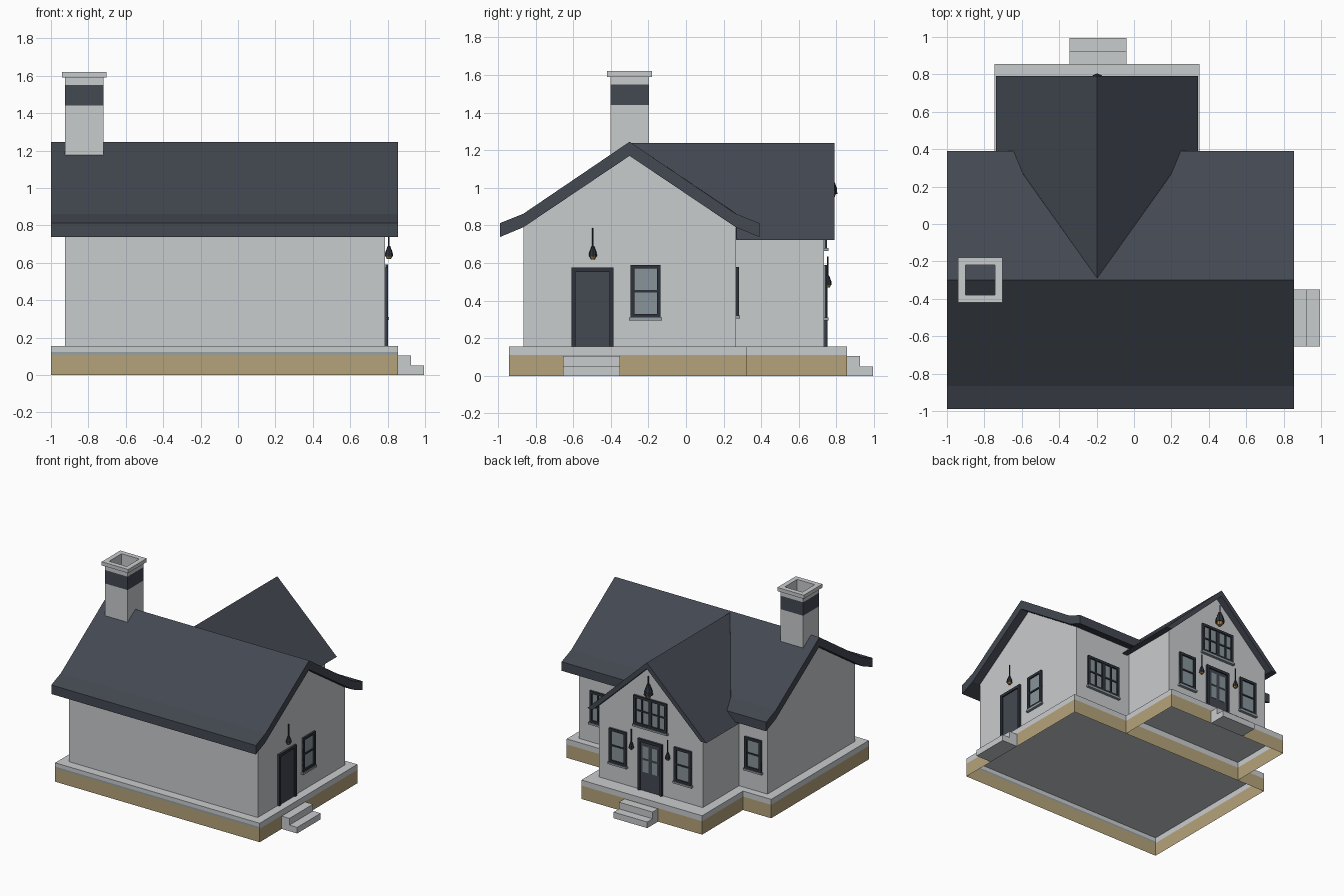
import bpy, bmesh, math
from mathutils import Matrix

if "Cube" in bpy.data.objects:
    bpy.data.objects.remove(bpy.data.objects["Cube"])


def colour(name, hex_rgb):
    m = bpy.data.materials.new(name)
    lin = []
    for i in (0, 2, 4):
        c = int(hex_rgb[i:i + 2], 16) / 255
        lin.append(c / 12.92 if c < 0.04045 else ((c + 0.055) / 1.055) ** 2.4)
    m.diffuse_color = (*lin, 1)
    m.use_nodes = True
    m.node_tree.nodes["Principled BSDF"].inputs["Base Color"].default_value = m.diffuse_color
    return m


PALE = colour("pale plaster", "c9ccce")
SLATE = colour("dark slate", "434851")
TAN = colour("tan stone", "b5a47b")
FRAME = colour("charcoal frame", "2f333b")
GLASS = colour("grey glass", "87949a")
TRIM = colour("blue grey trim", "93a0a8")
AMBER = colour("amber lamp", "b88a4a")


def finish(name, bm, mats):
    bmesh.ops.recalc_face_normals(bm, faces=bm.faces)
    me = bpy.data.meshes.new(name)
    bm.to_mesh(me)
    bm.free()
    for m in mats:
        me.materials.append(m)
    ob = bpy.data.objects.new(name, me)
    bpy.context.collection.objects.link(ob)
    return ob


def add_box(bm, lo, hi, mat=0):
    c = [(a + b) / 2 for a, b in zip(lo, hi)]
    s = [b - a for a, b in zip(lo, hi)]
    r = bmesh.ops.create_cube(bm, size=1, matrix=Matrix.Translation(c) @ Matrix.Diagonal((*s, 1)))
    for f in {f for v in r["verts"] for f in v.link_faces}:
        f.material_index = mat


def prism(name, start, end, mat):
    """Solid between two matching outlines."""
    bm = bmesh.new()
    a = [bm.verts.new(p) for p in start]
    b = [bm.verts.new(p) for p in end]
    bm.faces.new(a)
    bm.faces.new(b)
    for i in range(len(a)):
        j = (i + 1) % len(a)
        bm.faces.new((a[i], a[j], b[j], b[i]))
    return finish(name, bm, [mat])


# Foundations: open-bottomed shells, tan below and pale slab above
def foundation(name, x0, x1, y0, y1, open_back=False):
    bm = bmesh.new()
    rings = [[bm.verts.new((x, y, z)) for x, y in ((x0, y0), (x1, y0), (x1, y1), (x0, y1))]
             for z in (0, 0.11, 0.124, 0.155)]
    for k in range(3):
        for i in range(1 if open_back else 0, 4):
            j = (i + 1) % 4
            f = bm.faces.new((rings[k][i], rings[k][j], rings[k + 1][j], rings[k + 1][i]))
            f.material_index = 1 if k == 0 else (2 if k == 1 and i == 0 else 0)
    bm.faces.new(rings[3])
    finish(name, bm, [PALE, TAN, TRIM])


foundation("main_foundation", -1, 0.855, -0.94, 0.325)
foundation("wing_foundation", -0.745, 0.35, 0.325, 0.855, True)

# Steps outside both doors
for k, (a, h) in enumerate(((0.855, 0.105), (0.925, 0.05))):
    bm = bmesh.new()
    add_box(bm, (a, -0.655, 0), (a + 0.07, -0.35, h))
    add_box(bm, (-0.345, a, 0), (-0.04, a + 0.07, h))
    finish(f"steps_{k + 1}", bm, [PALE])

# Main walls and roof share the ridge at y = -0.3
RY = -0.3
wall = [(RY - 0.565, 0.155), (RY + 0.565, 0.155), (RY + 0.565, 0.79), (RY, 1.17), (RY - 0.565, 0.79)]
prism("main_walls", [(-0.925, y, z) for y, z in wall], [(0.785, y, z) for y, z in wall], PALE)

half = [(0.565, 0.862), (0.69, 0.812), (0.69, 0.738), (0.565, 0.79)]
roof = [(RY, 1.245)] + [(RY + d, z) for d, z in half] + [(RY, 1.17)] \
    + [(RY - d, z) for d, z in reversed(half)]
prism("main_roof", [(-1, y, z) for y, z in roof], [(0.855, y, z) for y, z in roof], SLATE)

# Wing walls and roof share the ridge at x = -0.197
RX = -0.197
wall = [(RX - 0.47, 0.155), (RX + 0.47, 0.155), (RX + 0.47, 0.74), (RX, 1.188), (RX - 0.47, 0.74)]
prism("wing_walls", [(x, 0.25, z) for x, z in wall], [(x, 0.735, z) for x, z in wall], PALE)

half = [(0.395, 0.862), (0.54, 0.722), (0.49, 0.722), (0.395, 0.812)]
roof = [(RX, 1.238)] + [(RX + d, z) for d, z in half] + [(RX, 1.188)] \
    + [(RX - d, z) for d, z in reversed(half)]
prism("wing_roof", [(x, min(-0.29 + 1.41 * abs(x - RX), 0.27), z) for x, z in roof],
      [(x, 0.79, z) for x, z in roof], SLATE)

# Chimney: hollow square tube with dark band and cap
bm = bmesh.new()
rings = [[bm.verts.new((-0.822 + sx * r, -0.3 + sy * r, z))
          for sx, sy in ((-1, -1), (1, -1), (1, 1), (-1, 1))]
         for r, z in ((0.102, 1.15), (0.102, 1.44), (0.102, 1.55), (0.102, 1.59),
                      (0.12, 1.59), (0.12, 1.62), (0.08, 1.62), (0.08, 1.16))]
for k in range(7):
    for i in range(4):
        j = (i + 1) % 4
        f = bm.faces.new((rings[k][i], rings[k][j], rings[k + 1][j], rings[k + 1][i]))
        f.material_index = 1 if k == 1 else 0
finish("chimney", bm, [PALE, SLATE])


# Wall fittings: "x" walls run along y, "y" walls run along x
def wall_box(bm, side, plane, u0, u1, z0, z1, d0, d1, mat):
    if side == "x":
        add_box(bm, (plane + d0, u0, z0), (plane + d1, u1, z1), mat)
    else:
        add_box(bm, (u0, plane + d0, z0), (u1, plane + d1, z1), mat)


def frame(bm, side, plane, u, w, z0, z1, t, depth, bottom=True):
    for s in (-1, 1):
        e = sorted((u + s * w / 2, u + s * (w / 2 - t)))
        wall_box(bm, side, plane, *e, z0, z1, 0, depth, 0)
    wall_box(bm, side, plane, u - w / 2, u + w / 2, z1 - t, z1, 0, depth, 0)
    if bottom:
        wall_box(bm, side, plane, u - w / 2, u + w / 2, z0, z0 + t, 0, depth, 0)


def window(name, side, plane, u, w, z0, z1, cols=1):
    bm = bmesh.new()
    wall_box(bm, side, plane, u - w / 2, u + w / 2, z0, z1, -0.005, 0.005, 1)
    frame(bm, side, plane, u, w, z0, z1, 0.02, 0.016)
    zm = (z0 + z1) / 2
    wall_box(bm, side, plane, u - w / 2, u + w / 2, zm - 0.006, zm + 0.006, 0, 0.012, 0)
    for c in range(1, cols):
        uc = u - w / 2 + w * c / cols
        t = 0.014 if c * 2 == cols else 0.006
        wall_box(bm, side, plane, uc - t, uc + t, z0, z1, 0, 0.014, 0)
    wall_box(bm, side, plane, u - w / 2 - 0.008, u + w / 2 + 0.008, z0 - 0.015, z0, 0, 0.022, 2)
    finish(name, bm, [FRAME, GLASS, TRIM])


def door(name, side, plane, u, w, z1, glazed):
    bm = bmesh.new()
    wall_box(bm, side, plane, u - w / 2, u + w / 2, 0.155, z1, -0.005, 0.008, 2)
    frame(bm, side, plane, u, w, 0.155, z1, 0.022, 0.018, False)
    if glazed:
        for s in (-1, 1):
            c = u + s * w * 0.19
            for z in (0.31, 0.425):
                wall_box(bm, side, plane, c - 0.026, c + 0.026, z, z + 0.1, 0, 0.012, 1)
    finish(name, bm, [FRAME, GLASS, SLATE])


def lamp(name, side, plane, u, z0, top, r):
    """Hanging lantern: amber bulb, tapered shade, thin rod."""
    bm = bmesh.new()
    h = r * 3.2
    x, y = (plane + r, u) if side == "x" else (u, plane + r)
    for r1, r2, a, b, m in ((r * 0.5, r * 0.8, 0, 0.2 * h, 1), (r, r * 0.9, 0.2 * h, 0.5 * h, 0),
                            (r * 0.9, r * 0.3, 0.5 * h, h, 0), (0.004, 0.004, h, top - z0, 0)):
        g = bmesh.ops.create_cone(bm, cap_ends=True, segments=8, radius1=r1, radius2=r2, depth=b - a,
                                  matrix=Matrix.Translation((x, y, z0 + (a + b) / 2)))
        for f in {f for v in g["verts"] for f in v.link_faces}:
            f.material_index = m
    finish(name, bm, [FRAME, AMBER])


# Right gable end
door("side_door", "x", 0.785, -0.497, 0.225, 0.575, False)
window("side_window", "x", 0.785, -0.215, 0.16, 0.31, 0.59)
lamp("side_lamp", "x", 0.785, -0.495, 0.62, 0.785, 0.022)

# Wing gable end
door("wing_door", "y", 0.735, RX, 0.22, 0.575, True)
for s, label in ((-1, "left"), (1, "right")):
    window(f"wing_window_{label}", "y", 0.735, RX + s * 0.295, 0.155, 0.31, 0.59)
    lamp(f"wing_lamp_{label}", "y", 0.735, RX + s * 0.165, 0.47, 0.635, 0.02)
window("upper_window", "y", 0.735, RX, 0.3, 0.68, 0.92, 4)
lamp("gable_lamp", "y", 0.735, RX, 0.945, 1.12, 0.035)

# Back wall of the main house
window("back_window_wide", "y", 0.265, 0.53, 0.3, 0.32, 0.58, 4)
window("back_window_narrow", "y", 0.265, -0.8, 0.15, 0.32, 0.58)
